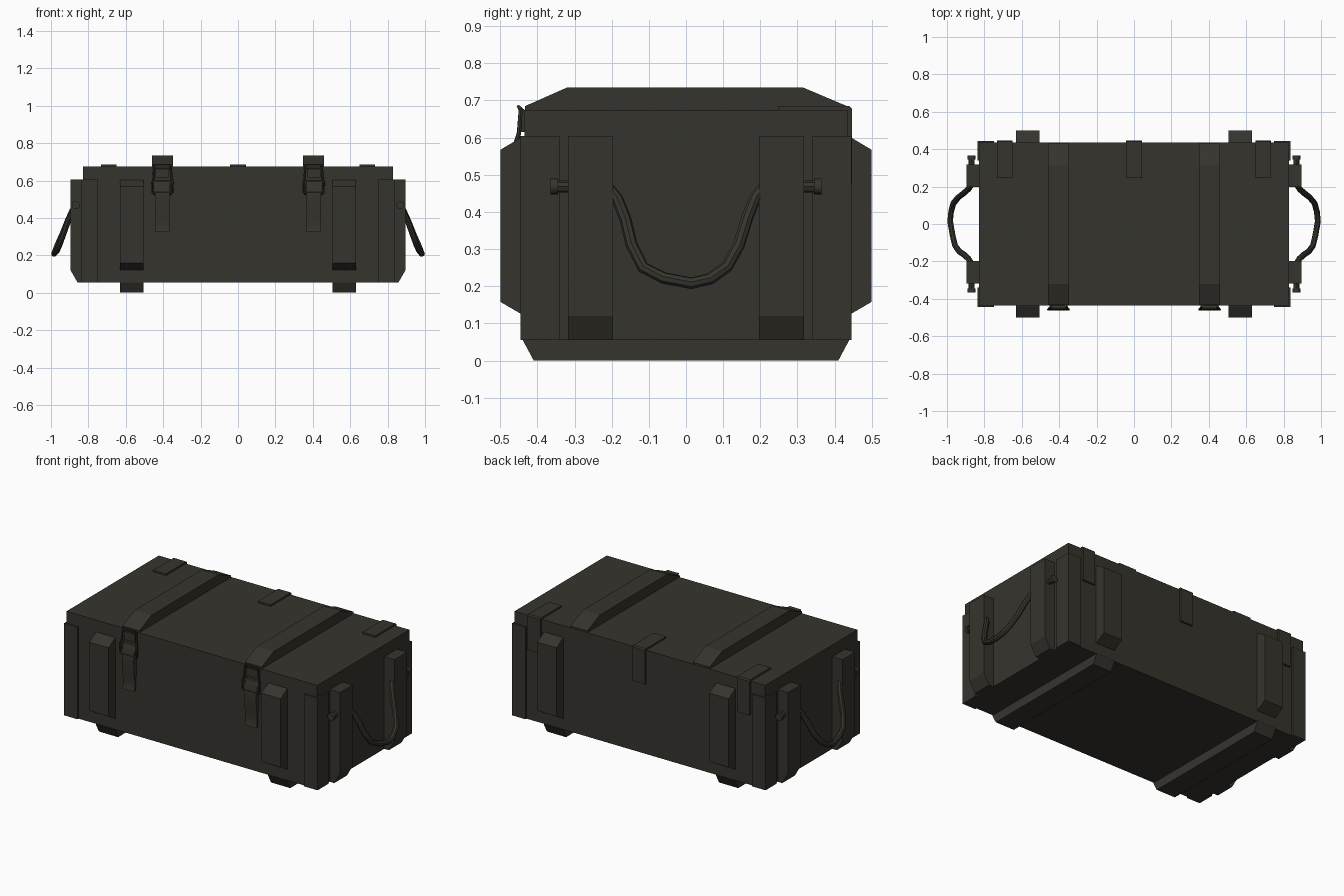
import bpy, bmesh, math
from mathutils import Vector

if "Cube" in bpy.data.objects:
    bpy.data.objects.remove(bpy.data.objects["Cube"])

mat = bpy.data.materials.new("dark olive paint")
mat.diffuse_color = (0.036, 0.034, 0.026, 1)
mat.use_nodes = True
mat.node_tree.nodes["Principled BSDF"].inputs["Base Color"].default_value = mat.diffuse_color


def finish(name, bm, smooth=False):
    bmesh.ops.recalc_face_normals(bm, faces=bm.faces[:])
    me = bpy.data.meshes.new(name)
    bm.to_mesh(me)
    bm.free()
    me.materials.append(mat)
    ob = bpy.data.objects.new(name, me)
    bpy.context.collection.objects.link(ob)
    if smooth:
        bpy.ops.object.select_all(action='DESELECT')
        bpy.context.view_layer.objects.active = ob
        ob.select_set(True)
        bpy.ops.object.shade_smooth_by_angle(angle=math.radians(40))
    return ob


def prism(name, pts, a, b, axis, smooth=False):
    """Extrude a profile from a to b: axis 'x' takes (y,z), 'y' takes (x,z), 'z' takes (x,y)."""
    place = {'x': lambda p, t: (t, p[0], p[1]),
             'y': lambda p, t: (p[0], t, p[1]),
             'z': lambda p, t: (p[0], p[1], t)}[axis]
    bm = bmesh.new()
    lo = [bm.verts.new(place(p, a)) for p in pts]
    hi = [bm.verts.new(place(p, b)) for p in pts]
    n = len(pts)
    bm.faces.new(lo)
    bm.faces.new(hi[::-1])
    for i in range(n):
        bm.faces.new((lo[i], lo[(i + 1) % n], hi[(i + 1) % n], hi[i]))
    return finish(name, bm, smooth)


def box(name, x0, x1, y0, y1, z0, z1):
    return prism(name, [(x0, y0), (x1, y0), (x1, y1), (x0, y1)], z0, z1, 'z')


def tube(name, pts, r, cyclic=False, sides=8):
    """Round bar swept along a path."""
    pts = [Vector(p) for p in pts]
    n = len(pts)
    bm = bmesh.new()
    rings, ref = [], None
    for i, p in enumerate(pts):
        q0 = pts[i - 1] if (i or cyclic) else p
        q1 = pts[(i + 1) % n] if (i < n - 1 or cyclic) else p
        t = (q1 - q0).normalized()
        if ref is None:
            ref = t.orthogonal()
        u = (ref - t * ref.dot(t)).normalized()
        ref = u
        v = t.cross(u)
        rings.append([bm.verts.new(p + r * (math.cos(k * math.tau / sides) * u + math.sin(k * math.tau / sides) * v))
                      for k in range(sides)])
    for i in range(n if cyclic else n - 1):
        A, B = rings[i], rings[(i + 1) % n]
        for k in range(sides):
            j = (k + 1) % sides
            bm.faces.new((A[k], A[j], B[j], B[k]))
    if not cyclic:
        bm.faces.new(rings[0])
        bm.faces.new(rings[-1][::-1])
    return finish(name, bm, True)


# crate body
box("crate_body", -0.828, 0.828, -0.435, 0.435, 0.055, 0.675)

for s, side in ((-1, "left"), (1, "right")):
    # bottom skid
    prism(f"{side}_skid", [(-0.44, 0.056), (-0.41, 0), (0.41, 0), (0.44, 0.056)],
          s * 0.505, s * 0.632, 'x')
    # raised lid batten with sloped ends
    prism(f"{side}_lid_batten",
          [(-0.433, 0.67), (-0.433, 0.685), (-0.32, 0.735), (0.315, 0.735), (0.433, 0.685), (0.433, 0.67)],
          s * 0.348, s * 0.46, 'x')
    for f, end in ((-1, "front"), (1, "back")):
        # upright battens on the front and back
        prism(f"{end}_{side}_batten",
              [(f * 0.43, 0.12), (f * 0.44, 0.123), (f * 0.5, 0.158), (f * 0.5, 0.567),
               (f * 0.44, 0.603), (f * 0.43, 0.605)], s * 0.505, s * 0.632, 'x')
        # wrapped corner plates
        prism(f"{end}_{side}_corner",
              [(s * 0.748, f * 0.43), (s * 0.748, f * 0.445), (s * 0.837, f * 0.445),
               (s * 0.837, f * 0.34), (s * 0.82, f * 0.34), (s * 0.82, f * 0.43)], 0.055, 0.605, 'z')
        # end battens with chamfered foot
        prism(f"{end}_{side}_end_batten",
              [(s * 0.82, 0.055), (s * 0.858, 0.055), (s * 0.895, 0.12), (s * 0.895, 0.605), (s * 0.82, 0.605)],
              f * 0.197, f * 0.317, 'y')
        # rope knots outside the end battens
        tube(f"{end}_{side}_rope_knot",
             [(s * 0.868, f * 0.345, 0.468), (s * 0.868, f * 0.365, 0.468)], 0.022, sides=10)
        tube(f"{end}_{side}_rope_neck",
             [(s * 0.868, f * 0.31, 0.468), (s * 0.868, f * 0.35, 0.468)], 0.016)

    # sagging rope handle
    rope = [(0.87, -0.21, 0.465), (0.885, -0.185, 0.435), (0.91, -0.163, 0.38), (0.935, -0.146, 0.31),
            (0.957, -0.115, 0.25), (0.97, -0.06, 0.222), (0.983, 0.015, 0.208),
            (0.978, 0.065, 0.22), (0.966, 0.11, 0.252), (0.94, 0.142, 0.31),
            (0.91, 0.165, 0.385), (0.885, 0.187, 0.44), (0.87, 0.21, 0.465)]
    tube(f"{side}_rope_handle", [(s * x, y, z) for x, y, z in rope], 0.016)

    # toggle latch: catch plate, wire loop, cheeks and curved lever
    cx = s * 0.404
    box(f"{side}_latch_catch", cx - 0.036, cx + 0.036, -0.444, -0.43, 0.615, 0.672)
    prism(f"{side}_latch_hook", [(-0.435, 0.655), (-0.447, 0.665), (-0.456, 0.685), (-0.45, 0.688), (-0.435, 0.675)],
          cx - 0.038, cx + 0.038, 'x')
    tube(f"{side}_latch_loop",
         [(cx - 0.046, -0.445, 0.676), (cx + 0.046, -0.445, 0.676), (cx + 0.049, -0.45, 0.61),
          (cx + 0.055, -0.457, 0.59), (cx + 0.055, -0.457, 0.535), (cx - 0.055, -0.457, 0.535),
          (cx - 0.055, -0.457, 0.59), (cx - 0.049, -0.45, 0.61)], 0.006, True, 6)
    for c in (-1, 1):
        prism(f"{side}_latch_cheek",
              [(-0.43, 0.52), (-0.457, 0.53), (-0.46, 0.575), (-0.445, 0.605), (-0.43, 0.605)],
              cx + c * 0.04, cx + c * 0.048, 'x')
    prism(f"{side}_latch_lever",
          [(-0.43, 0.6), (-0.448, 0.597), (-0.46, 0.56), (-0.463, 0.5), (-0.459, 0.44), (-0.452, 0.38),
           (-0.452, 0.345), (-0.458, 0.325), (-0.45, 0.325), (-0.443, 0.35), (-0.443, 0.4), (-0.43, 0.44)],
          cx - 0.039, cx + 0.039, 'x', True)

# bent hinge straps
for i, x in enumerate((-0.691, 0, 0.691)):
    prism(f"hinge_{i + 1}",
          [(0.247, 0.67), (0.247, 0.685), (0.44, 0.685), (0.447, 0.678), (0.447, 0.475), (0.43, 0.475), (0.43, 0.67)],
          x - 0.042, x + 0.042, 'x')
